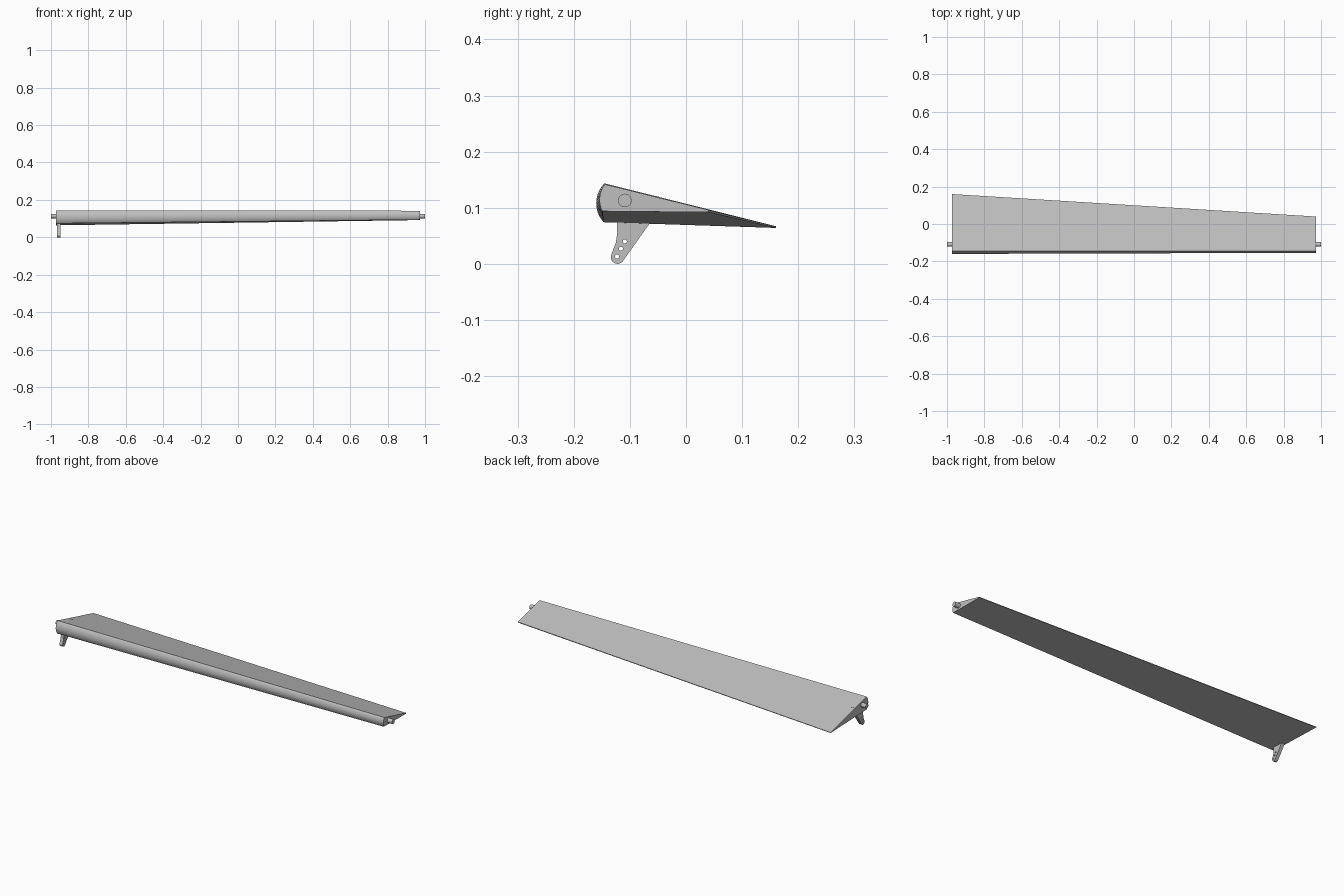
import bpy, bmesh
from math import cos, sin, atan2, pi, radians
from mathutils import Matrix, Vector

cube = bpy.data.objects.get("Cube")
if cube:
    bpy.data.objects.remove(cube)

grey = bpy.data.materials.new("light grey")
grey.use_nodes = True
colour = (0.52, 0.52, 0.52, 1)
grey.diffuse_color = colour
grey.node_tree.nodes["Principled BSDF"].inputs["Base Color"].default_value = colour


def arc(cy, cz, r, a0, a1, n):
    return [(cy + r * cos(a0 + (a1 - a0) * i / n),
             cz + r * sin(a0 + (a1 - a0) * i / n)) for i in range(n + 1)]


def finish(obj, angle=30):
    obj.data.materials.clear()
    obj.data.materials.append(grey)
    bpy.ops.object.select_all(action='DESELECT')
    obj.select_set(True)
    bpy.context.view_layer.objects.active = obj
    bpy.ops.object.shade_smooth_by_angle(angle=radians(angle))


def mesh_object(name, bm):
    bmesh.ops.recalc_face_normals(bm, faces=bm.faces)
    mesh = bpy.data.meshes.new(name)
    bm.to_mesh(mesh)
    bm.free()
    obj = bpy.data.objects.new(name, mesh)
    bpy.context.collection.objects.link(obj)
    finish(obj)
    return obj


def section(centre, radius, top, bottom, tail, tail_top):
    """Wedge section: round nose, flat top and bottom, thin trailing edge."""
    a0 = atan2(top[1] - centre[1], top[0] - centre[0])
    a1 = atan2(bottom[1] - centre[1], bottom[0] - centre[0]) + 2 * pi
    return arc(*centre, radius, a0, a1, 16) + [tail, (tail[0], tail_top)]


# Tapered flap, lofted from the wide end to the narrow end
wide = section((-0.11, 0.108), 0.05, (-0.145, 0.143), (-0.147, 0.074), (0.16, 0.064), 0.067)
narrow = section((-0.108, 0.114), 0.046, (-0.145, 0.142), (-0.149, 0.094), (0.04, 0.092), 0.096)
bm = bmesh.new()
ends = [[bm.verts.new((x, y, z)) for y, z in pts]
        for x, pts in ((-0.972, wide), (0.972, narrow))]
for ring in ends:
    bm.faces.new(ring)
count = len(wide)
for i in range(count):
    j = (i + 1) % count
    bm.faces.new((ends[0][i], ends[0][j], ends[1][j], ends[1][i]))
mesh_object("flap", bm)

# Hinge pins at both ends
for name, side in (("right_hinge_pin", -1), ("left_hinge_pin", 1)):
    bm = bmesh.new()
    place = Matrix.Translation((side * 0.98, -0.109, 0.113)) @ Matrix.Rotation(pi / 2, 4, 'Y')
    bmesh.ops.create_cone(bm, cap_ends=True, segments=32, radius1=0.012,
                          radius2=0.012, depth=0.04, matrix=place)
    mesh_object(name, bm)

# Control horn: flat plate with three holes, its top corner just reaching the upper skin
outline = ([(-0.12, 0.085), (-0.123, 0.073), (-0.1225, 0.055), (-0.125, 0.038), (-0.131, 0.022)]
           + arc(-0.122, 0.012, 0.012, radians(155), radians(325), 12)
           + [(-0.064, 0.073), (-0.046, 0.119), (-0.053, 0.1208)])
holes = [arc(y, z, 0.0036, 0, 2 * pi, 16)[:-1]
         for y, z in ((-0.123, 0.013), (-0.116, 0.027), (-0.109, 0.040))]
curve = bpy.data.curves.new("control_horn", 'CURVE')
curve.dimensions = '2D'
curve.fill_mode = 'BOTH'
curve.extrude = 0.009
for pts in [outline] + holes:
    spline = curve.splines.new('POLY')
    spline.points.add(len(pts) - 1)
    for point, (y, z) in zip(spline.points, pts):
        point.co = (y, z, 0, 1)
    spline.use_cyclic_u = True
horn = bpy.data.objects.new("control_horn", curve)
bpy.context.collection.objects.link(horn)
# Curve x, y and extrusion become world y, z and x
horn.matrix_world = Matrix(((0, 0, 1, -0.959), (1, 0, 0, 0), (0, 1, 0, 0), (0, 0, 0, 1)))
bpy.ops.object.select_all(action='DESELECT')
horn.select_set(True)
bpy.context.view_layer.objects.active = horn
bpy.ops.object.convert(target='MESH')
finish(bpy.context.view_layer.objects.active)
